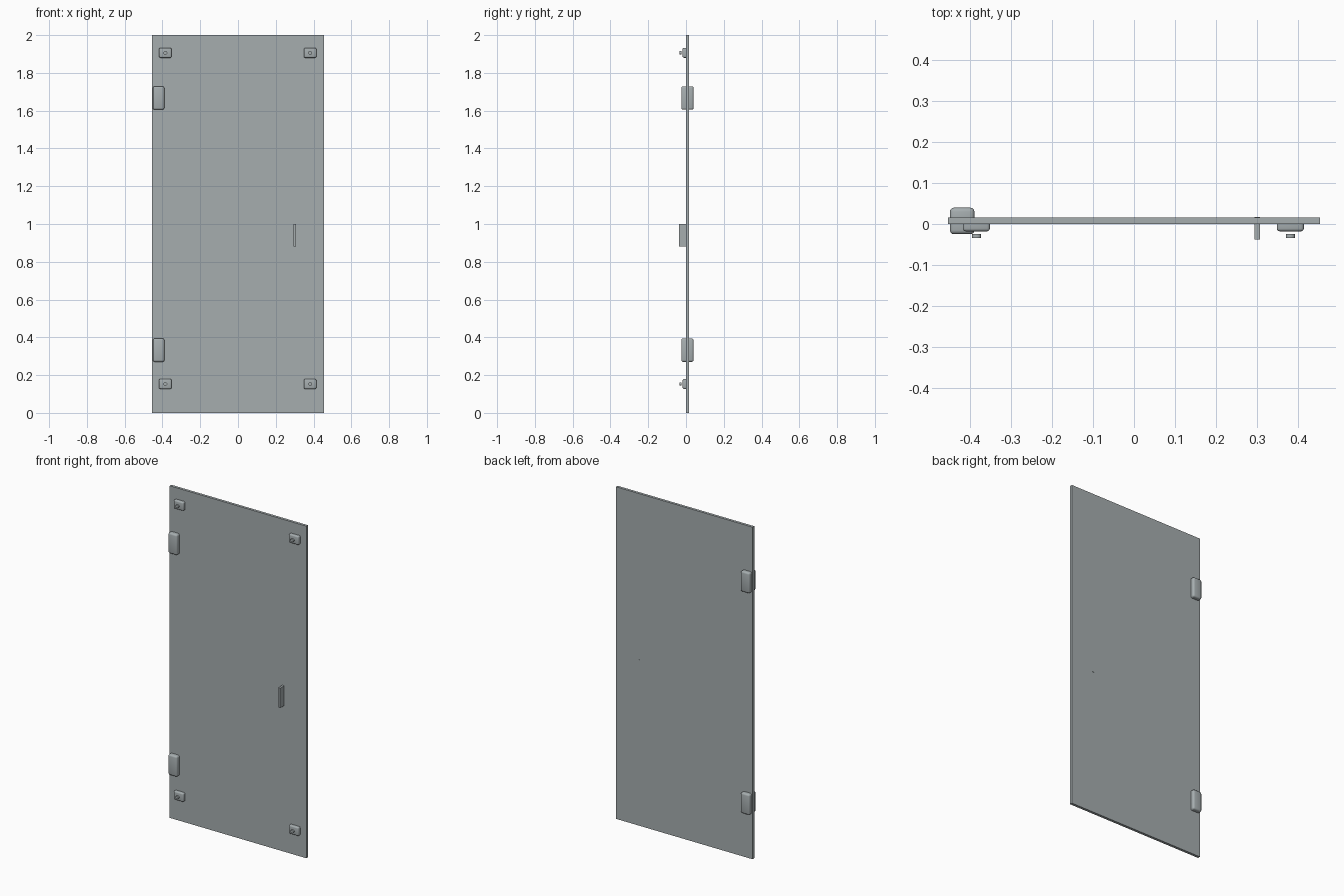
import bpy, bmesh
from mathutils import Matrix, Vector

if "Cube" in bpy.data.objects:
    bpy.data.objects.remove(bpy.data.objects["Cube"], do_unlink=True)

grey = bpy.data.materials.new("cool_grey")
grey.use_nodes = True
COLOR = (0.38, 0.42, 0.43, 1)
grey.diffuse_color = COLOR
grey.node_tree.nodes["Principled BSDF"].inputs["Base Color"].default_value = COLOR

GLASS_BACK = 0.016


def finish(name, bm, smooth=False):
    mesh = bpy.data.meshes.new(name)
    bmesh.ops.recalc_face_normals(bm, faces=bm.faces)
    bm.to_mesh(mesh)
    bm.free()
    mesh.materials.append(grey)
    obj = bpy.data.objects.new(name, mesh)
    bpy.context.collection.objects.link(obj)
    if smooth:
        bpy.ops.object.select_all(action='DESELECT')
        obj.select_set(True)
        bpy.context.view_layer.objects.active = obj
        bpy.ops.object.shade_smooth_by_angle(angle=0.6)


def box(name, lo, hi, flat_y=None, bevel=0):
    """Box from corner to corner; edges lying on the plane flat_y stay sharp."""
    lo, hi = Vector(lo), Vector(hi)
    bm = bmesh.new()
    size = Matrix.Diagonal((hi - lo).to_4d())
    size[3][3] = 1
    bmesh.ops.create_cube(bm, size=1, matrix=Matrix.Translation((lo + hi) / 2) @ size)
    if bevel:
        edges = [e for e in bm.edges
                 if not all(abs(v.co.y - flat_y) < 1e-5 for v in e.verts)]
        bmesh.ops.bevel(bm, geom=edges, offset=bevel, segments=3,
                        profile=0.5, affect='EDGES')
    finish(name, bm, bevel > 0)


# Glass panel
box("glass_panel", (-0.455, 0, 0), (0.455, GLASS_BACK, 2))

# Hinges: a rounded plate on each side of the glass
for level, z in (("lower", 0.332), ("upper", 1.667)):
    box(level + "_hinge_front", (-0.45, -0.025, z - 0.062), (-0.39, 0, z + 0.062),
        0, 0.01)
    box(level + "_hinge_back", (-0.45, GLASS_BACK, z - 0.062), (-0.39, 0.04, z + 0.062),
        GLASS_BACK, 0.01)

# Corner clips, each with a small screw cap in front
for level, z in (("lower", 0.153), ("upper", 1.906)):
    for side, x in (("right", -0.385), ("left", 0.382)):
        name = level + "_" + side
        box(name + "_clip", (x - 0.033, -0.018, z - 0.026), (x + 0.033, 0, z + 0.026),
            0, 0.007)
        bm = bmesh.new()
        bmesh.ops.create_cone(bm, cap_ends=True, segments=24, radius1=0.011,
                              radius2=0.011, depth=0.01,
                              matrix=Matrix.Translation((x, -0.029, z))
                              @ Matrix.Diagonal((1, 1, 0.8, 1))
                              @ Matrix.Rotation(1.5708, 4, 'X'))
        finish(name + "_screw_cap", bm, True)

# Handle blade, passing through the glass
box("handle", (0.295, -0.038, 0.88), (0.308, 0.0172, 1.0))
